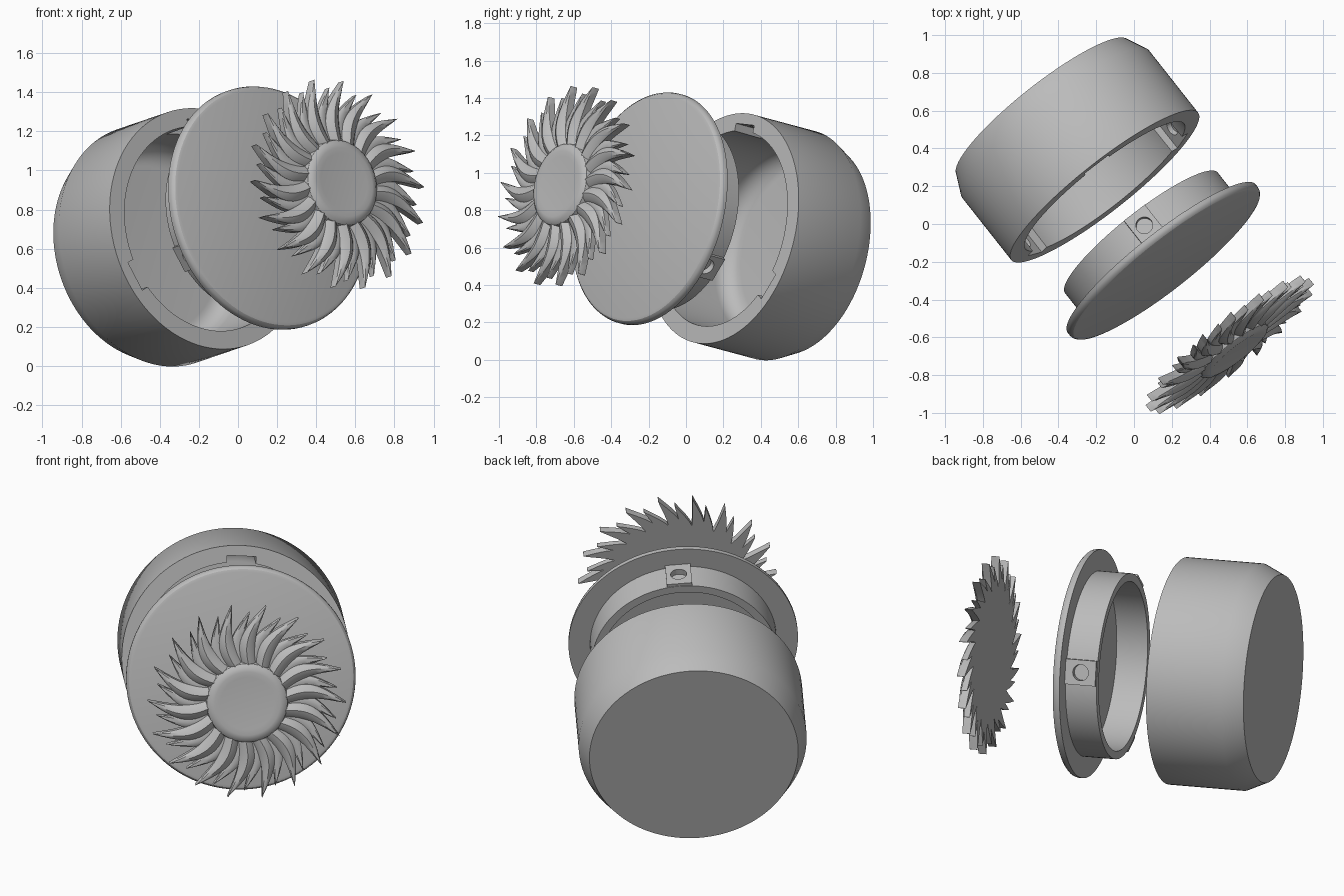
import bpy, bmesh, math
from mathutils import Matrix, Vector

cube = bpy.data.objects.get("Cube")
if cube:
    bpy.data.objects.remove(cube)

grey = bpy.data.materials.new("plain grey")
grey.use_nodes = True
grey.diffuse_color = (0.5, 0.5, 0.5, 1)
grey.node_tree.nodes["Principled BSDF"].inputs["Base Color"].default_value = (0.5, 0.5, 0.5, 1)

# Shared tilted axis: local z points out of the lid, local y is up
axis = Vector((0.606, -0.768, 0.207)).normalized()
right = Vector((0, 0, 1)).cross(axis).normalized()
up = axis.cross(right)
frame = Matrix((right, up, axis)).transposed().to_4x4()
ORIGIN = Vector((0.16, -0.2, 0.81))
PAD_ANGLES = [math.radians(86 + 120 * i) for i in range(3)]


def make_object(name, bm, offset, smooth=30):
    """Turn a bmesh into an object placed along the shared axis."""
    bmesh.ops.recalc_face_normals(bm, faces=bm.faces)
    mesh = bpy.data.meshes.new(name)
    bm.to_mesh(mesh)
    bm.free()
    mesh.materials.append(grey)
    ob = bpy.data.objects.new(name, mesh)
    bpy.context.collection.objects.link(ob)
    ob.matrix_world = Matrix.Translation(ORIGIN + axis * offset) @ frame
    if smooth:
        activate(ob)
        bpy.ops.object.shade_smooth_by_angle(angle=math.radians(smooth))
    return ob


def activate(ob):
    bpy.ops.object.select_all(action="DESELECT")
    ob.select_set(True)
    bpy.context.view_layer.objects.active = ob


def lathe(profile, steps=96):
    """Spin a radius/height profile into a closed solid."""
    bm = bmesh.new()
    verts = [bm.verts.new((r, 0, z)) for r, z in profile]
    edges = [bm.edges.new(pair) for pair in zip(verts, verts[1:])]
    bmesh.ops.spin(bm, geom=verts + edges, cent=(0, 0, 0), axis=(0, 0, 1),
                   angle=math.tau, steps=steps, use_duplicate=False)
    bmesh.ops.remove_doubles(bm, verts=bm.verts, dist=1e-4)
    return bm


def radial(angle, radius, z):
    """Matrix whose local z points outward at an angle around the axis."""
    return (Matrix.Rotation(angle, 4, "Z") @ Matrix.Translation((radius, 0, z))
            @ Matrix.Rotation(math.pi / 2, 4, "Y"))


def boxes(radius, z, size):
    bm = bmesh.new()
    for a in PAD_ANGLES:
        bmesh.ops.create_cube(bm, size=1, matrix=radial(a, radius, z) @ Matrix.Diagonal((*size, 1)))
    return bm


def pins(radius, z, thickness, depth):
    bm = bmesh.new()
    for a in PAD_ANGLES:
        bmesh.ops.create_cone(bm, cap_ends=True, segments=24, radius1=thickness,
                              radius2=thickness, depth=depth, matrix=radial(a, radius, z))
    return bm


def combine(target, bm, offset, operation):
    """Boolean a helper solid with the target, then discard the helper."""
    helper = make_object("helper", bm, offset, smooth=0)
    helper.hide_render = True
    mod = target.modifiers.new("combine", "BOOLEAN")
    mod.operation, mod.object, mod.solver = operation, helper, "EXACT"
    activate(target)
    bpy.ops.object.modifier_apply(modifier=mod.name)
    bpy.data.objects.remove(helper)
    bpy.ops.object.shade_smooth_by_angle(angle=math.radians(30))


# Round container with a chamfered back and a rounded hollow
floor_round = [(0.43 + 0.1 * math.cos(t), -0.38 - 0.1 * math.sin(t))
               for t in [i * math.pi / 16 for i in range(9)]]
body = make_object("container_body", lathe(
    [(0, -0.545), (0.577, -0.545), (0.63, -0.43), (0.63, 0), (0.535, 0)]
    + floor_round + [(0, -0.48)]), -0.52)
# Pockets and pin holes inside the container mouth
combine(body, boxes(0.52, -0.08, (0.2, 0.16, 0.1)), -0.52, "DIFFERENCE")
combine(body, pins(0.57, -0.09, 0.042, 0.06), -0.52, "DIFFERENCE")

# Lid: flat disc with rounded front edge and a hollow collar behind
lid = make_object("lid", lathe(
    [(0, 0.024), (0.605, 0.024), (0.62, 0.02), (0.63, 0.01), (0.634, -0.004),
     (0.634, -0.022), (0.515, -0.022), (0.515, -0.2), (0.47, -0.2), (0.47, -0.022), (0, -0.022)]), 0)
# Flat pads with round sockets on the collar
combine(lid, boxes(0.505, -0.109, (0.176, 0.14, 0.05)), 0, "UNION")
combine(lid, pins(0.53, -0.11, 0.045, 0.07), 0, "DIFFERENCE")


def petal(bm, angle, start, end, width, side, crest, rows=14):
    """Flame-shaped petal: flat back, upright sides and a ridged top."""
    turn = Matrix.Rotation(angle, 4, "Z")
    rings = []
    for i in range(rows + 1):
        s = i / rows
        half = width * max(0.02, math.sin(math.pi * (0.3 + 0.7 * s)) ** 0.9 if s < 1 else 0.02)
        bend = 0.03 * math.sin(math.pi * 1.25 * s) - 0.035 * s ** 3
        r = start + (end - start) * s
        top = side + (crest - side) * math.sin(math.pi * (0.35 + 0.65 * s))
        section = [(-half, 0), (half, 0), (half, side), (half * 0.6, (side + top) / 2 + 0.003),
                   (0.1 * half, top), (-half * 0.6, (side + top) / 2 + 0.003), (-half, side)]
        rings.append([bm.verts.new(turn @ Vector((r, bend + y, z))) for y, z in section])
    for a, b in zip(rings, rings[1:]):
        for j in range(len(a)):
            k = (j + 1) % len(a)
            bm.faces.new((a[j], a[k], b[k], b[j]))
    bm.faces.new(rings[0])
    bm.faces.new(rings[-1])


# Sunflower ornament in front: two rows of petals and a cushioned centre
SUN = 0.55
COUNT = 18
for name, shift, end, width, side, crest in (
        ("front_petals", 0.2, 0.545, 0.043, 0.042, 0.072),
        ("back_petals", 0.7, 0.5, 0.04, 0.032, 0.045)):
    bm = bmesh.new()
    for i in range(COUNT):
        petal(bm, math.tau * (i + shift) / COUNT, 0.19, end, width, side, crest)
    make_object(name, bm, SUN)

make_object("flower_backing", lathe([(0, 0), (0.33, 0), (0.33, 0.022), (0, 0.022)]), SUN)
make_object("flower_centre", lathe(
    [(0, 0.001), (0.215, 0.001), (0.228, 0.045), (0.222, 0.066), (0.205, 0.08),
     (0.18, 0.085), (0.15, 0.082), (0, 0.082)], 64), SUN)
